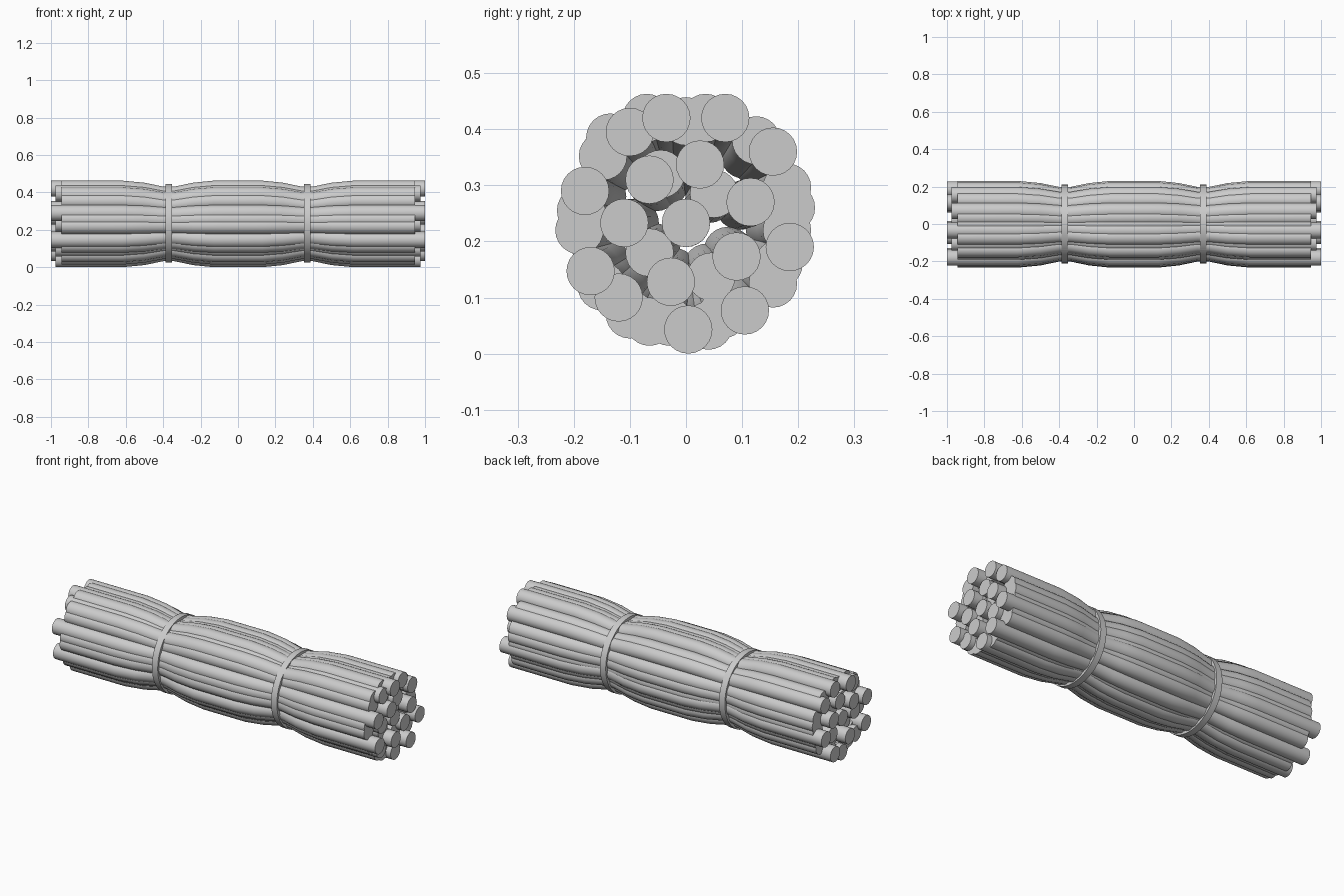
import bpy
import bmesh
import math

ROD_RADIUS = 0.043
ROD_SIDES = 24
AXIS_Z = 0.232
TIE_X = 0.37

# Rod centres (y, z) in thousandths, grouped by half length
ROD_GROUPS = {
    1.0: [(-35, 420), (-180, 290), (-65, 310), (115, 270), (185, 190),
          (-170, 147), (-27, 128), (105, 77)],
    0.975: [(70, 420), (155, 360), (-100, 395), (25, 337), (0, 233),
            (-110, 233), (90, 173), (-120, 100), (4, 43)],
    0.945: [(-70, 420), (35, 420), (-148, 352), (-135, 385), (125, 380),
            (180, 296), (187, 260), (-187, 255), (-190, 220), (-65, 180),
            (45, 137), (165, 160), (155, 125), (-150, 120), (-100, 70),
            (-65, 57), (-30, 57), (40, 50), (65, 70), (-45, 320),
            (50, 285), (0, 414), (180, 220)],
}

# How far the bundle is squeezed, by distance from the nearest tie
SQUEEZE = [(-0.24, 1.0), (-0.13, 0.94), (-0.03, 0.83),
           (0.03, 0.83), (0.13, 0.94), (0.25, 1.0)]


def grey_material():
    mat = bpy.data.materials.new("plain grey")
    colour = (0.6, 0.6, 0.6, 1.0)
    mat.use_nodes = True
    mat.diffuse_color = colour
    for node in mat.node_tree.nodes:
        if node.type == 'BSDF_PRINCIPLED':
            node.inputs["Base Color"].default_value = colour
    return mat


def ring(bm, x, y, z, radius, sides):
    """Circle of vertices facing along x."""
    verts = []
    for i in range(sides):
        angle = math.tau * i / sides
        verts.append(bm.verts.new((x, y + radius * math.cos(angle),
                                   z + radius * math.sin(angle))))
    return verts


def bridge(bm, first, second):
    """Join two rings of equal size with quads."""
    count = len(first)
    for i in range(count):
        j = (i + 1) % count
        bm.faces.new((first[i], first[j], second[j], second[i]))


def finish(bm, name, mat):
    bmesh.ops.recalc_face_normals(bm, faces=bm.faces[:])
    mesh = bpy.data.meshes.new(name)
    bm.to_mesh(mesh)
    bm.free()
    mesh.materials.append(mat)
    obj = bpy.data.objects.new(name, mesh)
    bpy.context.scene.collection.objects.link(obj)
    bpy.ops.object.select_all(action='DESELECT')
    obj.select_set(True)
    bpy.context.view_layer.objects.active = obj
    bpy.ops.object.shade_smooth_by_angle(angle=math.radians(40))
    return obj


def add_rod(bm, y, z, half_length):
    """Capped rod drawn towards the bundle axis at both ties."""
    stations = [(TIE_X + offset, scale) for offset, scale in SQUEEZE]
    stations.append((half_length, 1.0))
    path = [(-x, scale) for x, scale in reversed(stations)] + stations
    rings = [ring(bm, x, y * scale, AXIS_Z + (z - AXIS_Z) * scale,
                  ROD_RADIUS, ROD_SIDES) for x, scale in path]
    for first, second in zip(rings, rings[1:]):
        bridge(bm, first, second)
    bm.faces.new(rings[0])
    bm.faces.new(rings[-1])


def add_tie(name, x, mat):
    """Flat band wrapped round the bundle."""
    half_width, inner, outer = 0.018, 0.194, 0.21
    section = [(-half_width, inner), (-half_width, outer),
               (half_width, outer), (half_width, inner)]
    bm = bmesh.new()
    rings = [ring(bm, x + dx, 0, AXIS_Z + 0.003, radius, 48)
             for dx, radius in section]
    for i, first in enumerate(rings):
        bridge(bm, first, rings[(i + 1) % len(rings)])
    finish(bm, name, mat)


cube = bpy.data.objects.get("Cube")
if cube:
    bpy.data.objects.remove(cube, do_unlink=True)

grey = grey_material()

# Bundle of rods
rods = bmesh.new()
for half_length, centres in ROD_GROUPS.items():
    for y, z in centres:
        add_rod(rods, y / 1000, z / 1000, half_length)
finish(rods, "rod_bundle", grey)

# Two ties
add_tie("left_tie", TIE_X, grey)
add_tie("right_tie", -TIE_X, grey)
